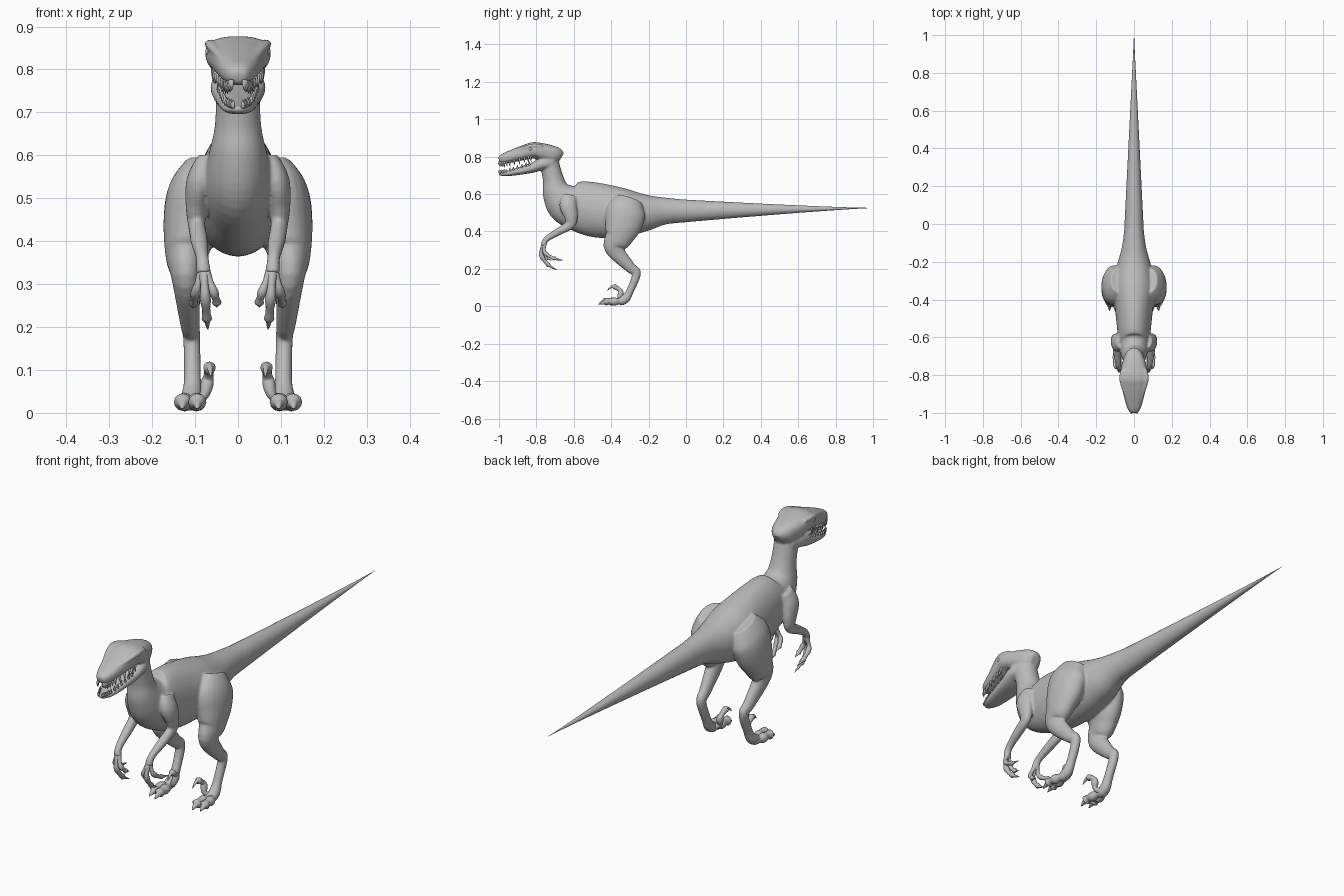
import bpy, bmesh, math
from mathutils import Vector

cube = bpy.data.objects.get("Cube")
if cube:
    bpy.data.objects.remove(cube, do_unlink=True)

skin = bpy.data.materials.new("grey skin")
skin.use_nodes = True
grey = (0.5, 0.5, 0.5, 1)
skin.diffuse_color = grey
skin.node_tree.nodes["Principled BSDF"].inputs["Base Color"].default_value = grey


def spline(points, steps):
    """Catmull-Rom curve through tuples of any length."""
    curve = []
    last = len(points) - 1
    for i in range(last):
        before, start = points[max(i - 1, 0)], points[i]
        end, after = points[i + 1], points[min(i + 2, last)]
        for k in range(steps):
            t = k / steps
            curve.append([
                q + t * ((r - o) + t * (2 * o - 5 * q + 4 * r - s + t * (3 * (q - r) + s - o))) / 2
                for o, q, r, s in zip(before, start, end, after)])
    return curve + [list(points[last])]


def tube(bm, path, sides=24, steps=6, power=1.0, mirror=1):
    """Loft rings along (x, y, z, half width, half depth) points."""
    points = spline(path, steps)
    centres = [Vector((mirror * x, y, z)) for x, y, z, width, depth in points]
    last = len(points) - 1
    rings = []
    for i, centre in enumerate(centres):
        along = (centres[min(i + 1, last)] - centres[max(i - 1, 0)]).normalized()
        across = Vector((1, 0, 0))
        across = (across - along * across.dot(along)).normalized()
        up = along.cross(across)
        width, depth = points[i][3:]
        ring = []
        for k in range(sides):
            angle = math.tau * k / sides
            u, v = (math.copysign(abs(f) ** power, f) for f in (math.cos(angle), math.sin(angle)))
            ring.append(bm.verts.new(centre + across * u * width + up * v * depth))
        rings.append(ring)
    for near, far in zip(rings, rings[1:]):
        for k in range(sides):
            n = (k + 1) % sides
            bm.faces.new((near[k], near[n], far[n], far[k]))
    bm.faces.new(rings[0][::-1])
    bm.faces.new(rings[last])


def finish(bm, name):
    """Turn a bmesh into a smooth grey object."""
    bmesh.ops.recalc_face_normals(bm, faces=bm.faces)
    for face in bm.faces:
        face.smooth = True
    mesh = bpy.data.meshes.new(name)
    bm.to_mesh(mesh)
    bm.free()
    mesh.materials.append(skin)
    part = bpy.data.objects.new(name, mesh)
    bpy.context.collection.objects.link(part)
    return part


def midline(rows):
    return [(0, *row) for row in rows]


# Torso and neck: y, z, half width, half depth
torso = midline([
    (.1, .51, .04, .05), (-.1, .51, .06, .07), (-.22, .5, .09, .1), (-.33, .5, .11, .13),
    (-.45, .51, .1, .145), (-.55, .53, .09, .14), (-.64, .555, .08, .115),
    (-.69, .61, .066, .08), (-.71, .68, .053, .056), (-.74, .81, .05, .05)])

# Cranium with snout, and lower jaw
head = midline([
    (-.67, .79, .02, .03), (-.7, .805, .05, .048), (-.8, .833, .075, .044), (-.85, .826, .068, .041),
    (-.95, .797, .044, .031), (-.985, .787, .03, .024), (-1, .783, .018, .013)])
jaw = midline([
    (-.71, .77, .05, .04), (-.77, .76, .064, .032), (-.83, .738, .057, .026),
    (-.95, .711, .037, .015), (-1, .707, .014, .007)])
brow = [(.03, -.94, .822, .01, .007), (.063, -.83, .858, .014, .01), (.058, -.77, .855, .012, .01)]

# Hind leg from hip to foot, and arm from shoulder to palm
leg = [
    (.08, -.3, .57, .045, .07), (.1, -.32, .51, .064, .105), (.11, -.335, .44, .064, .1),
    (.12, -.36, .37, .05, .076), (.12, -.385, .31, .034, .05), (.112, -.3, .21, .023, .03),
    (.108, -.265, .175, .02, .024), (.106, -.3, .08, .02, .02), (.108, -.325, .04, .024, .025),
    (.11, -.36, .022, .024, .02)]
arm = [
    (.07, -.62, .59, .025, .04), (.09, -.63, .54, .03, .046), (.097, -.615, .48, .025, .036),
    (.096, -.62, .437, .02, .027), (.09, -.68, .4, .02, .02), (.083, -.745, .36, .015, .016),
    (.08, -.763, .325, .018, .015)]

# Everything fleshy is fused into one skin
bm = bmesh.new()
tube(bm, torso, sides=40)
tube(bm, head, sides=32, power=0.8)
tube(bm, jaw, sides=32, power=0.8)
for side in (1, -1):
    for limb in (leg, arm, brow):
        tube(bm, limb, mirror=side)
body = finish(bm, "body")
fuse = body.modifiers.new("fuse", 'REMESH')
fuse.mode = 'VOXEL'
fuse.voxel_size = 0.005
fuse.use_smooth_shade = True
soften = body.modifiers.new("soften", 'SMOOTH')
soften.factor = 0.5
soften.iterations = 6

# Tail tapering evenly to a point
bm = bmesh.new()
tail = []
for i in range(12):
    y = i / 10 - 0.1
    taper = max(1 - y, 0.01)
    tail.append((0, y, .51 + .016 * y, .05 * taper, .06 * taper ** 1.2))
tube(bm, tail, sides=32, steps=3)
finish(bm, "tail")


def clawed_digit(name, points, thickness, mirror):
    """Knuckled finger or toe whose last quarter is a pointed claw."""
    curve = spline(points, 8)
    path = []
    for i, point in enumerate(curve):
        u = i / (len(curve) - 1)
        knuckle = 1 + 0.15 * math.sin(3 * math.tau * u)
        claw = 2.4 * (1 - u) + 0.05
        radius = thickness * (knuckle if u < 0.75 else claw)
        path.append((*point, radius, radius))
    bm = bmesh.new()
    tube(bm, path, sides=12, steps=1, mirror=mirror)
    finish(bm, name)


palm = (.08, -.755, .34)
ball = (.108, -.33, .03)
digits = {
    "inner_finger": (.01, [palm, (.06, -.77, .29), (.05, -.75, .26), (.05, -.72, .246)]),
    "middle_finger": (.011, [palm, (.077, -.775, .28), (.073, -.74, .225), (.07, -.69, .194)]),
    "outer_finger": (.01, [palm, (.096, -.757, .29), (.103, -.71, .258), (.106, -.655, .245)]),
    "inner_toe": (.019, [ball, (.098, -.38, .025), (.095, -.43, .026), (.095, -.47, .01)]),
    "outer_toe": (.019, [ball, (.122, -.37, .025), (.128, -.42, .026), (.13, -.46, .01)]),
    "sickle_toe": (.013, [ball, (.08, -.355, .04), (.07, -.35, .08), (.066, -.39, .106),
                          (.063, -.423, .083)])}

for side, word in ((1, "left"), (-1, "right")):
    for name, (thickness, points) in digits.items():
        clawed_digit(f"{word}_{name}", points, thickness, side)
    # Eye under the brow
    bm = bmesh.new()
    bmesh.ops.create_uvsphere(bm, u_segments=16, v_segments=10, radius=0.012)
    bmesh.ops.translate(bm, vec=(side * .064, -.83, .842), verts=bm.verts)
    finish(bm, f"{word}_eye")


def teeth(name, rows, count, direction, length):
    """Pointed teeth along the front rim of a jaw, alternating in size."""
    rim = [row for row in spline(rows, 12) if row[1] < -.83]
    bm = bmesh.new()
    for i in range(count):
        x, y, z, width, depth = rim[round(i * (len(rim) - 1) / (count - 1))]
        root = z + direction * depth * 0.6
        tip = z + direction * (depth + length * (1 if i % 2 else 0.8))
        for side in (1, -1):
            x = side * width * 0.8
            tube(bm, [(x, y + .004, root, .005, .006), (x, y, (root + tip) / 2, .004, .005),
                      (x, y + .004, tip, .0005, .0005)], sides=6, steps=2)
    finish(bm, name)


teeth("upper_teeth", head, 14, -1, 0.02)
teeth("lower_teeth", jaw, 12, 1, 0.016)
